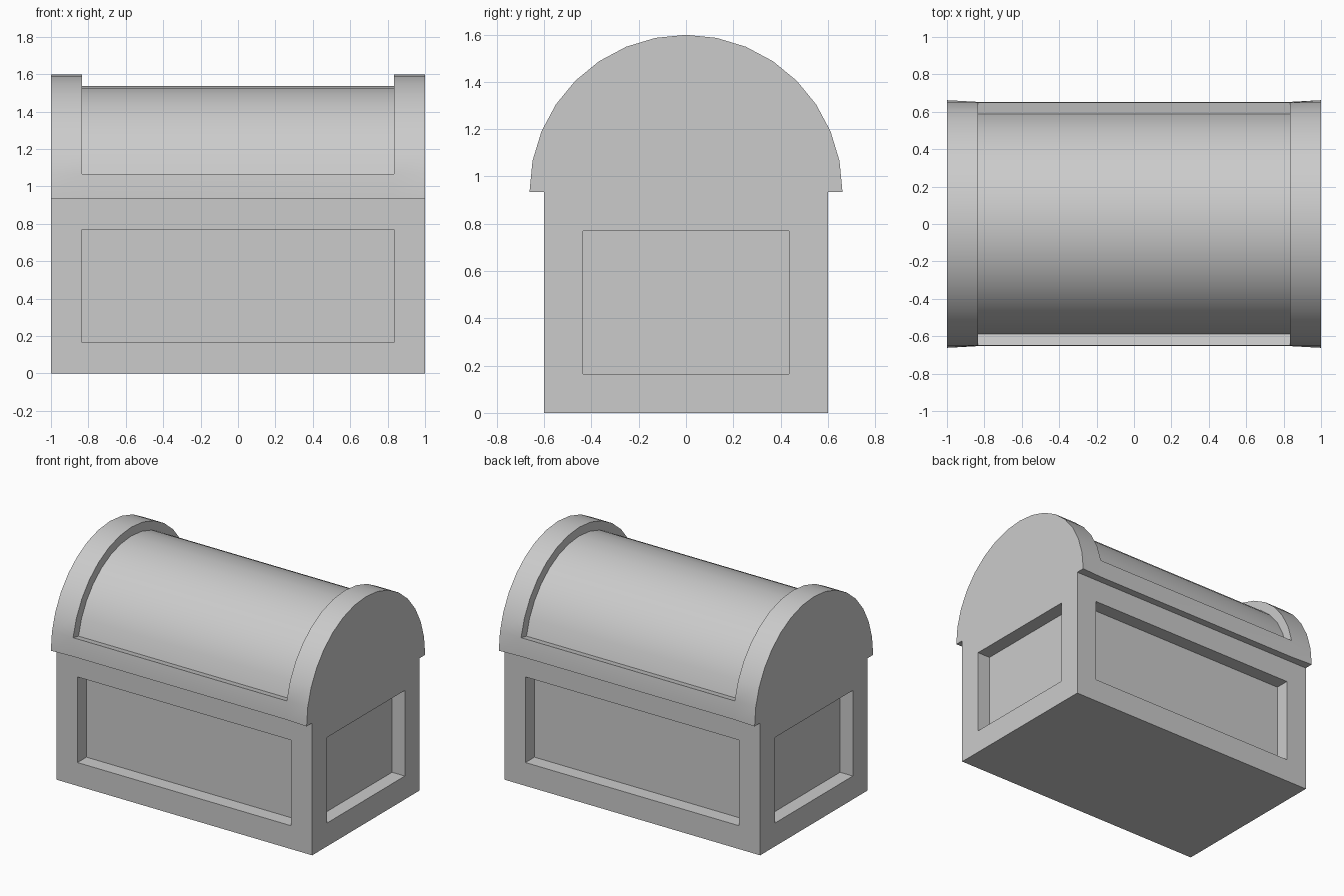
import bpy, bmesh, math

if "Cube" in bpy.data.objects:
    bpy.data.objects.remove(bpy.data.objects["Cube"])

BODY_H, FRAME, N = 0.935, 0.165, 16
LID_Z, R_OUT, R_IN = 0.937, 0.662, 0.60


def finish(bm, name, smooth=False):
    bmesh.ops.recalc_face_normals(bm, faces=bm.faces[:])
    mesh = bpy.data.meshes.new(name)
    bm.to_mesh(mesh)
    bm.free()
    obj = bpy.data.objects.new(name, mesh)
    bpy.context.collection.objects.link(obj)
    if smooth:
        bpy.context.view_layer.objects.active = obj
        obj.select_set(True)
        bpy.ops.object.shade_smooth_by_angle(angle=math.radians(30))
        obj.select_set(False)
    return obj


# Chest body: a box with a framed, sunken panel on each of the four sides
bm = bmesh.new()
bmesh.ops.create_cube(bm, size=1)
for v in bm.verts:
    v.co = (v.co.x * 2, v.co.y * 1.2, (v.co.z + 0.5) * BODY_H)
bm.normal_update()
sides = [f for f in bm.faces if abs(f.normal.z) < 0.5]
# First inset makes the frame, the second makes straight recess walls
for thickness, depth in [(FRAME, 0), (0, -0.1)]:
    bmesh.ops.inset_individual(bm, faces=sides, thickness=thickness,
                               depth=depth, use_even_offset=True)
finish(bm, "chest_body")

# Barrel lid: half-round sections along x, dropping to a smaller radius between end bands
bm = bmesh.new()
inner = 1 - FRAME
sections = []
for x, r in [(-1, R_OUT), (-inner, R_OUT), (-inner, R_IN),
             (inner, R_IN), (inner, R_OUT), (1, R_OUT)]:
    sections.append([bm.verts.new((x, -r * math.cos(math.pi * i / N),
                                   LID_Z + r * math.sin(math.pi * i / N)))
                     for i in range(N + 1)])
# The rim sits on the body and pinches in slightly below the recess
for s in sections:
    for v in (s[0], s[N]):
        v.co.z = BODY_H
        if abs(v.co.x) < 0.9:
            v.co.y = math.copysign(0.653, v.co.y)


def strip(a, b, segments):
    for i in segments:
        j = (i + 1) % (N + 1)
        bm.faces.new((sections[a][i], sections[b][i], sections[b][j], sections[a][j]))


# Curved top with the steps at each end band
for k in range(5):
    strip(k, k + 1, range(1, N - 1))
# Lower rims and the underside (segment N joins the last point to the first)
for a, b in [(0, 1), (1, 4), (4, 5)]:
    strip(a, b, (0, N - 1, N))
# Ledges along the recess and the flat ends
for i in (1, N - 1):
    bm.faces.new([sections[k][i] for k in (1, 2, 3, 4)])
bm.faces.new(sections[0])
bm.faces.new(sections[5])
bmesh.ops.delete(bm, geom=[v for v in bm.verts if not v.link_faces], context='VERTS')
finish(bm, "barrel_lid", smooth=True)
